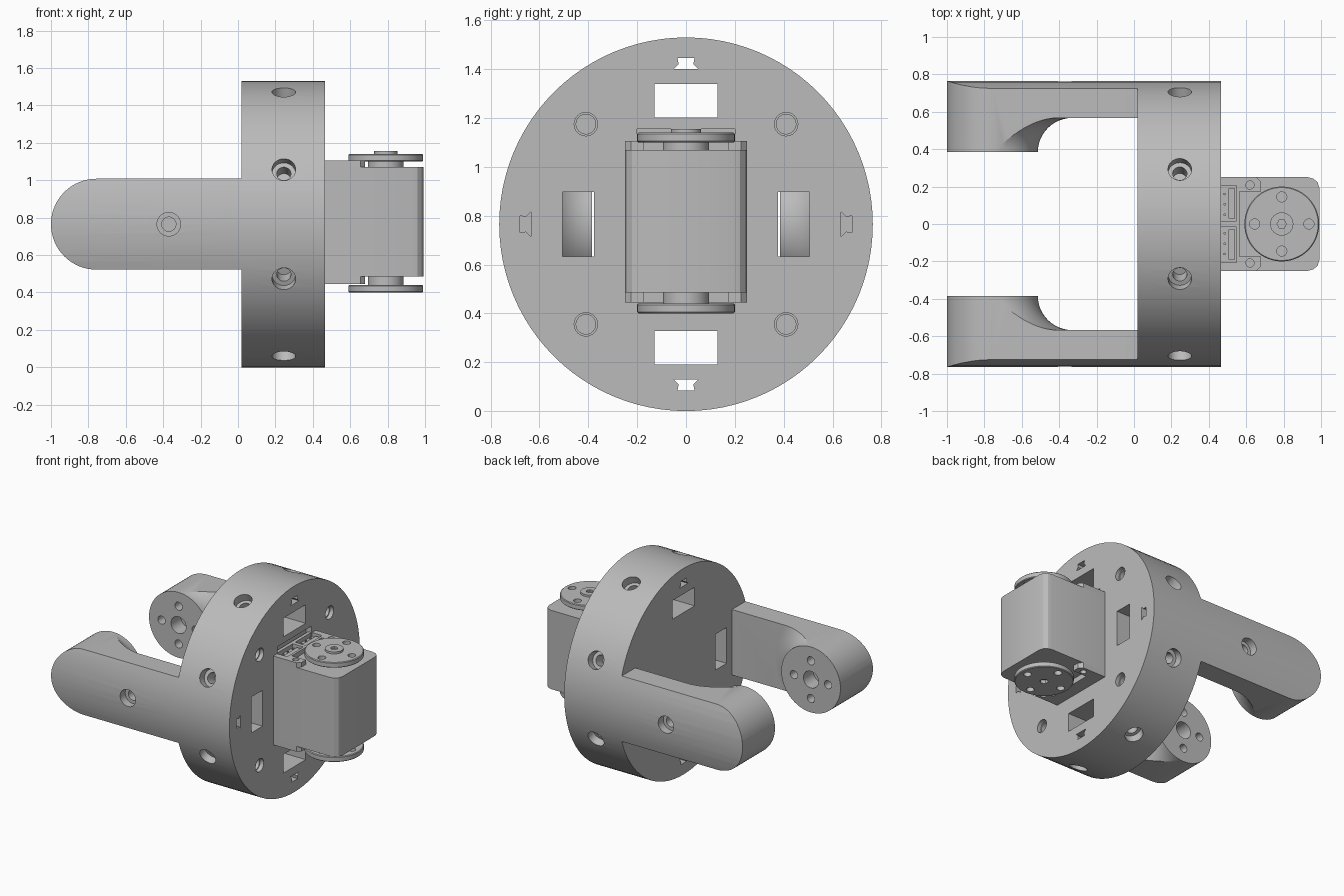
import bpy, bmesh, math
from mathutils import Vector

if "Cube" in bpy.data.objects:
    bpy.data.objects.remove(bpy.data.objects["Cube"])

ZC = 0.765          # height of the main axis, also the ring radius
RING = (0.02, 0.465)
X, Y, Z = Vector((1, 0, 0)), Vector((0, 1, 0)), Vector((0, 0, 1))

grey = bpy.data.materials.new("plain grey")
grey.use_nodes = True
grey.diffuse_color = (0.5, 0.5, 0.5, 1)
grey.node_tree.nodes["Principled BSDF"].inputs["Base Color"].default_value = (0.5, 0.5, 0.5, 1)


def make(name, bm):
    bmesh.ops.recalc_face_normals(bm, faces=bm.faces)
    me = bpy.data.meshes.new(name)
    bm.to_mesh(me)
    bm.free()
    ob = bpy.data.objects.new(name, me)
    bpy.context.collection.objects.link(ob)
    return ob


def loft(name, rings):
    """Closed solid through a list of matching point rings."""
    bm = bmesh.new()
    vs = [[bm.verts.new(p) for p in ring] for ring in rings]
    n = len(vs[0])
    for a, b in zip(vs, vs[1:]):
        for i in range(n):
            j = (i + 1) % n
            bm.faces.new((a[i], a[j], b[j], b[i]))
    bm.faces.new(vs[0])
    bm.faces.new(vs[-1])
    return make(name, bm)


def lathe(name, profile, base, axis, n=32):
    """Turn (radius, height) pairs about an axis through base."""
    rot = Z.rotation_difference(axis).to_matrix()
    turn = [math.tau * i / n for i in range(n)]
    return loft(name, [[Vector(base) + rot @ Vector((r * math.cos(t), r * math.sin(t), h))
                        for t in turn] for r, h in profile])


def rod(name, r, lo, hi, base, axis, n=32):
    return lathe(name, [(r, lo), (r, hi)], base, axis, n)


def prism(name, pts, axis, lo, hi):
    def at(p, h):
        q = list(p)
        q.insert(axis, h)
        return q
    return loft(name, [[at(p, h) for p in pts] for h in (lo, hi)])


def box(name, x, y, z):
    y, z = sorted(y), sorted(z)
    return prism(name, [(y[0], z[0]), (y[1], z[0]), (y[1], z[1]), (y[0], z[1])], 0, *x)


def combine(ob, other, op='DIFFERENCE'):
    mod = ob.modifiers.new("combine", 'BOOLEAN')
    mod.operation, mod.object, mod.solver = op, other, 'EXACT'
    dg = bpy.context.evaluated_depsgraph_get()
    me = bpy.data.meshes.new_from_object(ob.evaluated_get(dg))
    ob.modifiers.clear()
    ob.data = me
    bpy.data.objects.remove(other)


def finish(ob):
    ob.data.materials.clear()
    ob.data.materials.append(grey)
    bpy.ops.object.select_all(action='DESELECT')
    ob.select_set(True)
    bpy.context.view_layer.objects.active = ob
    bpy.ops.object.shade_smooth_by_angle(angle=math.radians(20))


def screw_hole(ob, base, inward, r=0.063, inner=0.038, step=0.06):
    combine(ob, lathe("hole", [(r, -0.08), (r, step), (inner, step), (inner, 0.15)], base, inward))


# Mounting ring with slots, keyed holes and screw holes
ring = rod("mounting_ring", ZC, *RING, (0, 0, ZC), X, 96)
through = (-0.1, 0.6)
for s in (-1, 1):
    combine(ring, box("slot", through, (-0.13, 0.13), (ZC + s * 0.437, ZC + s * 0.575)))
    combine(ring, box("slot", through, (s * 0.377, s * 0.505), (ZC - 0.133, ZC + 0.133)))
    key = [(-0.05, 0.635), (0.05, 0.635), (0.03, 0.655), (0.035, 0.68), (-0.035, 0.68), (-0.03, 0.655)]
    combine(ring, prism("key", [(a, ZC + s * r) for a, r in key], 0, *through))
    combine(ring, prism("key", [(s * r, ZC + a) for a, r in key], 0, *through))
    for t in (-1, 1):
        screw_hole(ring, (RING[1], s * 0.41, ZC + t * 0.41), -X, 0.048, 0.04, 0.03)
combine(ring, box("servo_pocket", (0.42, 0.6), (-0.2, 0.2), (0.9, 1.155)))
for i in range(8):
    a = math.radians(22.5 + 45 * i)
    out = Vector((0, math.cos(a), math.sin(a)))
    screw_hole(ring, Vector((0.245, 0, ZC)) + out * ZC, -out)
finish(ring)

# Two arms, each with a rounded hub that flares into the arm
HUB_X, HUB_R = -0.757, 0.243
FLARE = 0.183
for s, name in ((-1, "front_arm"), (1, "back_arm")):
    hub = (HUB_X, 0, ZC)
    arm = box(name, (-1.1, 0.1), (s * 0.567, s * 0.8), (ZC - 0.4, ZC + 0.4))
    profile = [(HUB_R, 0.384)]
    for i in range(1, 13):
        a = math.pi / 2 * i / 12
        profile.append((HUB_R + FLARE * (1 - math.cos(a)), 0.384 + FLARE * math.sin(a)))
    profile.append((HUB_R + FLARE, 0.62))
    combine(arm, lathe("flare", profile, hub, Y * s, 64), 'UNION')
    outline = [(HUB_X - HUB_R * math.sin(a), ZC + HUB_R * math.cos(a))
               for a in [math.pi * i / 32 for i in range(33)]]
    outline += [(0.2, ZC - HUB_R), (0.2, ZC + HUB_R)]
    combine(arm, prism("outline", outline, 1, *sorted((s * 0.3, s * 0.9))), 'INTERSECT')
    combine(arm, rod("round", ZC, -1.2, RING[0], (0, 0, ZC), X, 96), 'INTERSECT')
    # Hub holes and the outer screw hole
    combine(arm, rod("bore", 0.062, 0.3, 0.5, hub, Y * s))
    for k in range(4):
        a = math.pi / 2 * k
        p = (HUB_X + 0.14 * math.cos(a), 0, ZC + 0.14 * math.sin(a))
        combine(arm, rod("bolt", 0.03, 0.3, 0.5, p, Y * s, 24))
    screw_hole(arm, (-0.37, s * ZC, ZC), -Y * s)
    finish(arm)

# Servo case with rounded far corners
half = [(0.435, 0.25), (0.93, 0.25), (0.96, 0.242), (0.982, 0.222), (0.992, 0.19)]
case = prism("servo_case", [(x, -y) for x, y in half] + [(x, y) for x, y in half[::-1]], 2, 0.485, 1.07)
finish(case)

# Raised shoulders around each horn
for side, z0, z1 in (("upper", 1.06, 1.105), ("lower", 0.495, 0.445)):
    d = 1 if side == "upper" else -1
    edge = [(0.435, 0.25), (0.655, 0.25), (0.68, 0.225), (0.68, 0.175), (0.565, 0.175)]
    shoulder = prism(side + "_shoulder", [(x, -y) for x, y in edge] + [(x, y) for x, y in edge[::-1]],
                     2, *sorted((z0, z1)))
    for s in (-1, 1):
        combine(shoulder, rod("screw_recess", 0.022, -0.02, 0.1, (0.62, s * 0.208, z1), -Z * d, 20))
        if d > 0:
            combine(shoulder, box("socket", (0.46, 0.547), (s * 0.015, s * 0.205), (1.075, 1.2)))
    finish(shoulder)

# Connector bodies and pins in the upper sockets
for s, name in ((-1, "front"), (1, "back")):
    finish(box(name + "_connector", (0.505, 0.54), (s * 0.03, s * 0.19), (1.07, 1.095)))
    for k in range(3):
        finish(rod(name + "_pin", 0.007, 0, 0.02, (0.485, s * (0.05 + 0.055 * k), 1.07), Z, 8))

# Horn discs with collar, raised cap and bolt holes
for name, z, d in (("upper_horn", 1.06, 1), ("lower_horn", 0.49, -1)):
    centre = (0.79, 0, z)
    plate = 0.04 if d > 0 else 0.05
    horn = lathe(name, [(0.095, 0), (0.095, plate), (0.195, plate), (0.2, plate + 0.005),
                        (0.2, plate + 0.035), (0.195, plate + 0.04)], centre, Z * d, 64)
    for k in range(4):
        a = math.pi / 2 * k
        p = (0.79 + 0.145 * math.cos(a), 0.145 * math.sin(a), z)
        combine(horn, rod("bolt", 0.027, plate - 0.02, 0.2, p, Z * d, 24))
    if d > 0:
        cap = rod("horn_cap", 0.062, 0.07, 0.095, centre, Z, 32)
        combine(cap, rod("drive", 0.025, 0.08, 0.2, centre, Z, 6))
        finish(cap)
    else:
        combine(horn, rod("drive", 0.03, plate + 0.015, 0.2, centre, Z * d, 6))
    finish(horn)
